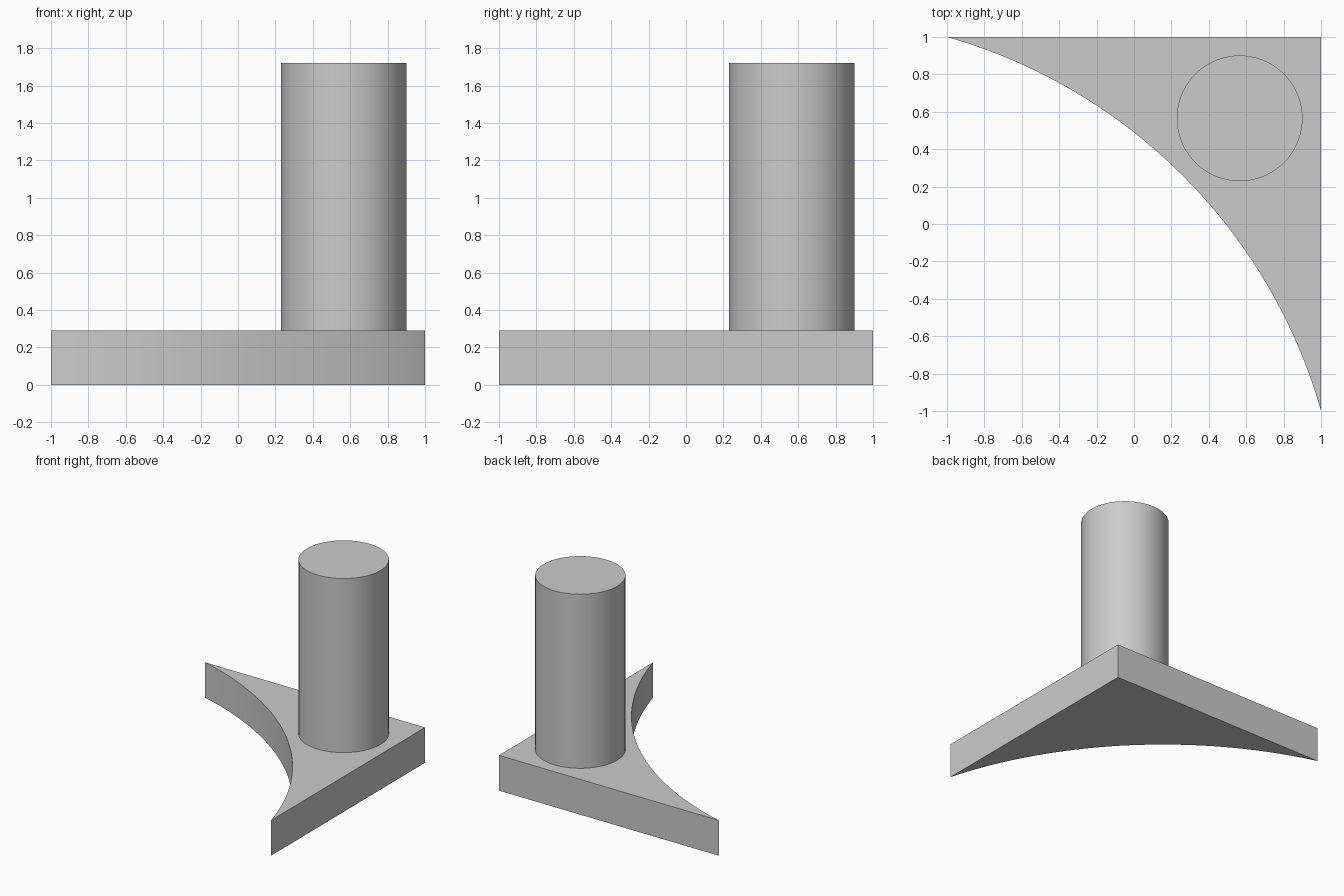
import bpy, bmesh, math
from mathutils import Vector

cube = bpy.data.objects.get("Cube")
if cube:
    bpy.data.objects.remove(cube, do_unlink=True)

BASE_TOP, POST_TOP = 0.29, 1.72
POST_CENTRE, POST_RADIUS = 0.565, 0.336

grey = bpy.data.materials.new("light grey")
grey.use_nodes = True
colour = (0.6, 0.6, 0.6, 1)
grey.diffuse_color = colour
grey.node_tree.nodes["Principled BSDF"].inputs["Base Color"].default_value = colour


def extrude_profile(name, points, bottom, top):
    """Extrude a closed outline upward into a solid prism."""
    bm = bmesh.new()
    face = bm.faces.new([bm.verts.new((x, y, bottom)) for x, y in points])
    result = bmesh.ops.extrude_face_region(bm, geom=[face])
    verts = [g for g in result["geom"] if isinstance(g, bmesh.types.BMVert)]
    bmesh.ops.translate(bm, verts=verts, vec=Vector((0, 0, top - bottom)))
    bmesh.ops.recalc_face_normals(bm, faces=bm.faces)
    mesh = bpy.data.meshes.new(name)
    bm.to_mesh(mesh)
    bm.free()
    mesh.materials.append(grey)
    obj = bpy.data.objects.new(name, mesh)
    bpy.context.collection.objects.link(obj)
    bpy.ops.object.select_all(action="DESELECT")
    obj.select_set(True)
    bpy.context.view_layer.objects.active = obj
    bpy.ops.object.shade_smooth_by_angle(angle=math.radians(15))
    return obj


def arc(centre, radius, start, end, steps):
    return [(centre + radius * math.cos(a), centre + radius * math.sin(a))
            for a in (start + (end - start) * i / steps for i in range(steps + 1))]


# Corner base: two straight sides closed by a concave arc
c = -1.796
radius = math.hypot(1 - c, 1 + c)
start = math.atan2(-1 - c, 1 - c)
outline = arc(c, radius, start, math.pi / 2 - start, 40) + [(1, 1)]
extrude_profile("corner_base", outline, 0, BASE_TOP)

# Round post standing near the square corner
circle = arc(POST_CENTRE, POST_RADIUS, 0, math.tau, 72)[:-1]
extrude_profile("round_post", circle, BASE_TOP, POST_TOP)
